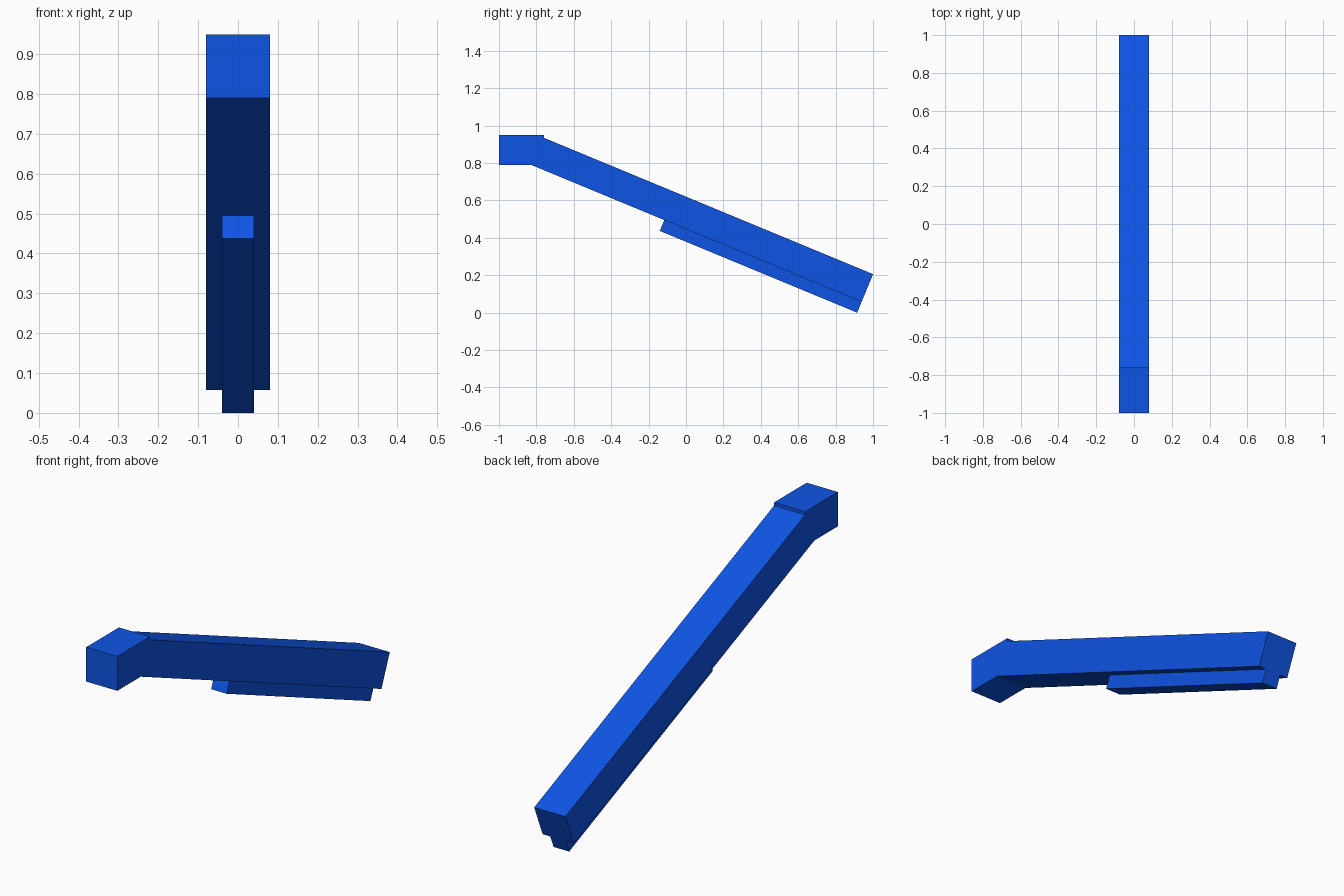
import bpy
import bmesh
import math
from mathutils import Vector

cube = bpy.data.objects.get("Cube")
if cube:
    bpy.data.objects.remove(cube, do_unlink=True)

# Single blue paint
blue = bpy.data.materials.new("blue")
blue.use_nodes = True
colour = (0.0045, 0.09, 0.78, 1.0)
blue.diffuse_color = colour
blue.node_tree.nodes["Principled BSDF"].inputs["Base Color"].default_value = colour


def extrude_profile(name, points, half_width):
    """Extrude a side profile of (y, z) points symmetrically along x."""
    bm = bmesh.new()
    face = bm.faces.new([bm.verts.new((-half_width, y, z)) for y, z in points])
    result = bmesh.ops.extrude_face_region(bm, geom=[face])
    verts = [v for v in result["geom"] if isinstance(v, bmesh.types.BMVert)]
    bmesh.ops.translate(bm, verts=verts, vec=(2 * half_width, 0, 0))
    bmesh.ops.recalc_face_normals(bm, faces=bm.faces)
    mesh = bpy.data.meshes.new(name)
    bm.to_mesh(mesh)
    bm.free()
    mesh.materials.append(blue)
    obj = bpy.data.objects.new(name, mesh)
    bpy.context.collection.objects.link(obj)
    return obj


# Slope directions in the (y, z) plane
angle = math.radians(22.5)
along = Vector((-math.cos(angle), math.sin(angle)))   # up the slope to the front
across = Vector((math.sin(angle), math.cos(angle)))   # square to the slope, upward
corner = Vector((0.939, 0.058))                       # lower back corner of the arm


def sloped_bar(name, length, low, high, half_width):
    """Bar along the slope, between two heights measured from the arm's underside."""
    a, b = corner + across * low, corner + across * high
    return extrude_profile(name, [a, a + along * length, b + along * length, b], half_width)


# Level block at the upper front end
extrude_profile("end_block", [(-1, 0.79), (-0.76, 0.79), (-0.76, 0.95), (-1, 0.95)], 0.08)

# Long sloping arm, with its front end buried in the block
sloped_bar("sloping_arm", 1.915, 0.0, 0.16, 0.08)

# Narrow rail under the lower part of the arm
sloped_bar("under_rail", 1.142, -0.0628, 0.0, 0.04)
